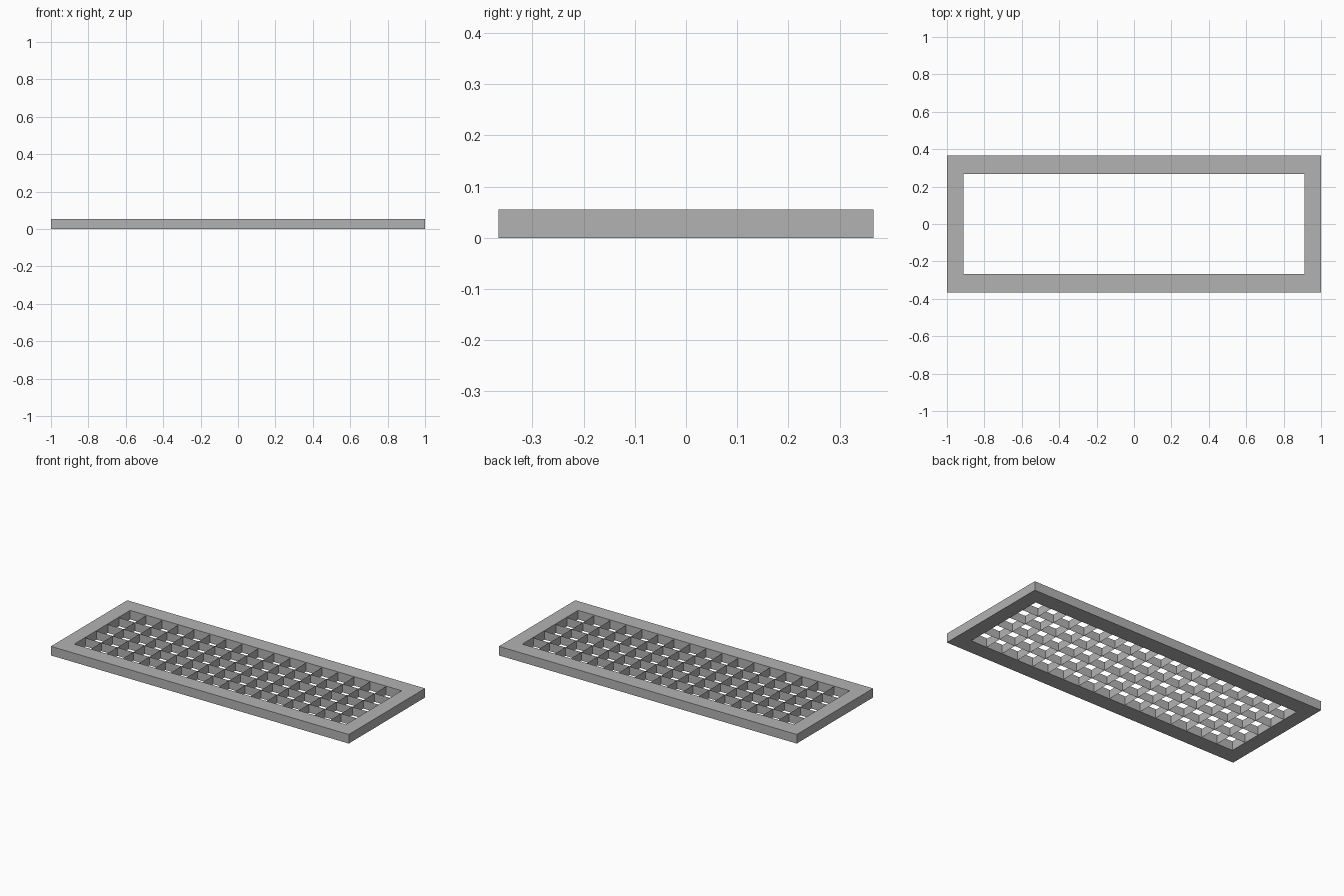
import bpy
import bmesh

if "Cube" in bpy.data.objects:
    bpy.data.objects.remove(bpy.data.objects["Cube"])

# Overall sizes
HALF_X, HALF_Y = 1.0, 0.366
INNER_X, INNER_Y = 0.912, 0.268
HEIGHT = 0.055
SLAT_TOP = 0.051
COLS, ROWS = 17, 5

grey = bpy.data.materials.new("grey metal")
grey.use_nodes = True
colour = (0.45, 0.45, 0.45, 1)
grey.diffuse_color = colour
grey.node_tree.nodes["Principled BSDF"].inputs["Base Color"].default_value = colour


def add_object(name, bm):
    mesh = bpy.data.meshes.new(name)
    bm.to_mesh(mesh)
    bm.free()
    mesh.materials.append(grey)
    obj = bpy.data.objects.new(name, mesh)
    bpy.context.collection.objects.link(obj)
    return obj


def ring(bm, x, y, z):
    return [bm.verts.new((sx * x, sy * y, z))
            for sx, sy in ((-1, -1), (1, -1), (1, 1), (-1, 1))]


# Rectangular frame with an open middle
bm = bmesh.new()
loops = [ring(bm, HALF_X, HALF_Y, 0), ring(bm, HALF_X, HALF_Y, HEIGHT),
         ring(bm, INNER_X, INNER_Y, HEIGHT), ring(bm, INNER_X, INNER_Y, 0)]
for k in range(4):
    a, b = loops[k], loops[(k + 1) % 4]
    for i in range(4):
        j = (i + 1) % 4
        bm.faces.new((a[i], a[j], b[j], b[i]))
bmesh.ops.recalc_face_normals(bm, faces=bm.faces)
add_object("frame", bm)


# Paper-thin upright slats crossing the opening
def slat(bm, start, end):
    (x0, y0), (x1, y1) = start, end
    bm.faces.new([bm.verts.new(p) for p in (
        (x0, y0, 0), (x1, y1, 0), (x1, y1, SLAT_TOP), (x0, y0, SLAT_TOP))])


bm = bmesh.new()
for i in range(1, COLS):
    x = INNER_X * (2 * i / COLS - 1)
    slat(bm, (x, -INNER_Y), (x, INNER_Y))
add_object("cross_slats", bm)

bm = bmesh.new()
for i in range(1, ROWS):
    y = INNER_Y * (2 * i / ROWS - 1)
    slat(bm, (-INNER_X, y), (INNER_X, y))
add_object("long_slats", bm)
